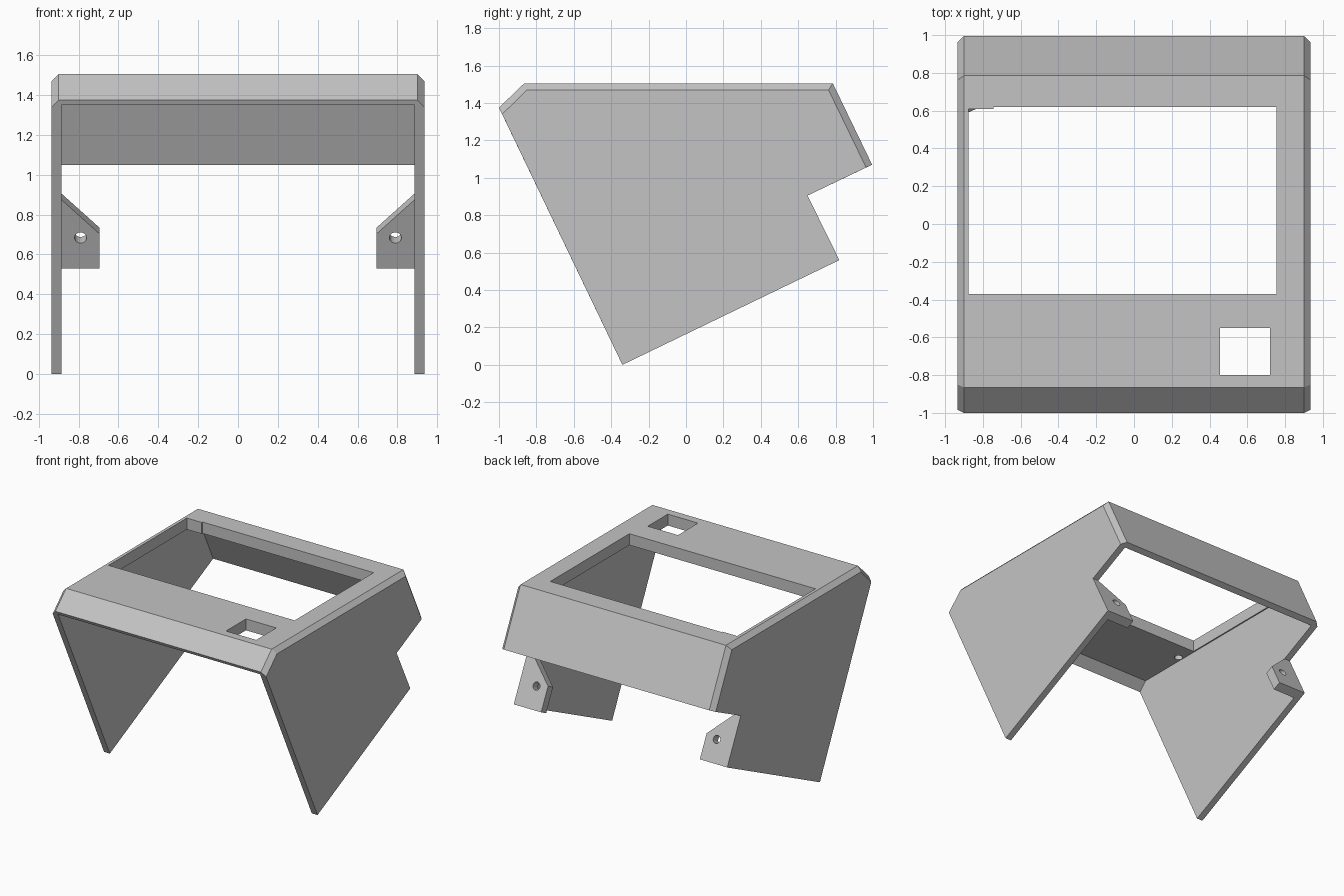
import bpy, bmesh, math
from mathutils import Vector

cube = bpy.data.objects.get("Cube")
if cube:
    bpy.data.objects.remove(cube)

grey = bpy.data.materials.new("plain_grey")
grey.use_nodes = True
colour = (0.55, 0.55, 0.55, 1)
grey.diffuse_color = colour
grey.node_tree.nodes["Principled BSDF"].inputs["Base Color"].default_value = colour


def loft(name, rings):
    """Closed solid through rings with matching point counts."""
    bm = bmesh.new()
    loops = [[bm.verts.new(p) for p in ring] for ring in rings]
    n = len(loops[0])
    for a, b in zip(loops, loops[1:]):
        for i in range(n):
            j = (i + 1) % n
            if (a[i].co - b[i].co).length > 1e-6:
                bm.faces.new((a[i], a[j], b[j], b[i]))
    bm.faces.new(loops[0])
    bm.faces.new(loops[-1])
    bmesh.ops.recalc_face_normals(bm, faces=bm.faces)
    mesh = bpy.data.meshes.new(name)
    bm.to_mesh(mesh)
    bm.free()
    mesh.materials.append(grey)
    obj = bpy.data.objects.new(name, mesh)
    bpy.context.collection.objects.link(obj)
    return obj


def side_ring(profile, x):
    return [(x, y, z) for y, z in profile]


def box(name, x0, x1, y0, y1, z0, z1):
    base = [(x0, y0), (x1, y0), (x1, y1), (x0, y1)]
    return loft(name, [[(x, y, z) for x, y in base] for z in (z0, z1)])


def rod(name, centre, axis, radius, length):
    """Round cutter centred on a point along an axis."""
    axis = Vector(axis).normalized()
    u = axis.orthogonal().normalized()
    v = axis.cross(u)
    angles = [math.tau * i / 24 for i in range(24)]
    return loft(name, [[Vector(centre) + axis * d + radius * (u * math.cos(a) + v * math.sin(a))
                        for a in angles] for d in (-length / 2, length / 2)])


def cut(obj, cutter):
    cutter.hide_render = True
    mod = obj.modifiers.new("cut", 'BOOLEAN')
    mod.operation = 'DIFFERENCE'
    mod.solver = 'EXACT'
    mod.object = cutter
    bpy.context.view_layer.objects.active = obj
    bpy.ops.object.modifier_apply(modifier=mod.name)
    bpy.data.objects.remove(cutter)


# Housing: tilted side profile with bevelled outer edges
foot, step = [(-0.34, 0)], [(0.65, 0.905), (0.82, 0.56)]
full = foot + [(-1, 1.375), (-0.865, 1.505), (0.785, 1.505), (0.995, 1.07)] + step
inset = foot + [(-0.983, 1.34), (-0.85, 1.47), (0.762, 1.47), (0.963, 1.055)] + step
housing = loft("housing", [side_ring(inset, -0.935), side_ring(full, -0.9),
                           side_ring(full, 0.9), side_ring(inset, 0.935)])

# Hollow interior, open at the front and underneath
cavity = [(-1.088, 1.25), (-0.923, 1.415), (0.778, 1.415), (1.6, -0.3), (-1.088, -0.3)]
cut(housing, loft("cavity", [side_ring(cavity, -0.885), side_ring(cavity, 0.885)]))

# Large window with a small corner step, and the square opening
cut(housing, box("window", -0.875, 0.755, -0.37, 0.61, 1.3, 1.6))
cut(housing, box("window_step", -0.745, 0.755, 0.5, 0.62, 1.3, 1.6))
cut(housing, box("square_opening", 0.455, 0.72, -0.8, -0.55, 1.3, 1.6))

# Blind screw hole under the top plate
cut(housing, rod("screw_hole", (-0.85, -0.51, 1.41), (0, 0, 1), 0.03, 0.1))

# Mounting tabs, flush with the stepped rear edges of the side walls
origin = Vector((0, 0.65, 0.905))
down = Vector((0, 0.442, -0.897))
inward = Vector((0, -0.897, -0.442))
tab_shape = [(0.885, 0), (0.695, 0.19), (0.695, 0.384), (0.885, 0.384)]
for side, label in ((1, "left"), (-1, "right")):
    rings = [[origin + Vector((side * x, 0, 0)) + down * t + inward * d
              for x, t in tab_shape] for d in (0, 0.07)]
    tab = loft(label + "_mounting_tab", rings)
    centre = origin + Vector((side * 0.79, 0, 0)) + down * 0.212 + inward * 0.035
    cut(tab, rod("tab_hole", centre, inward, 0.03, 0.3))
